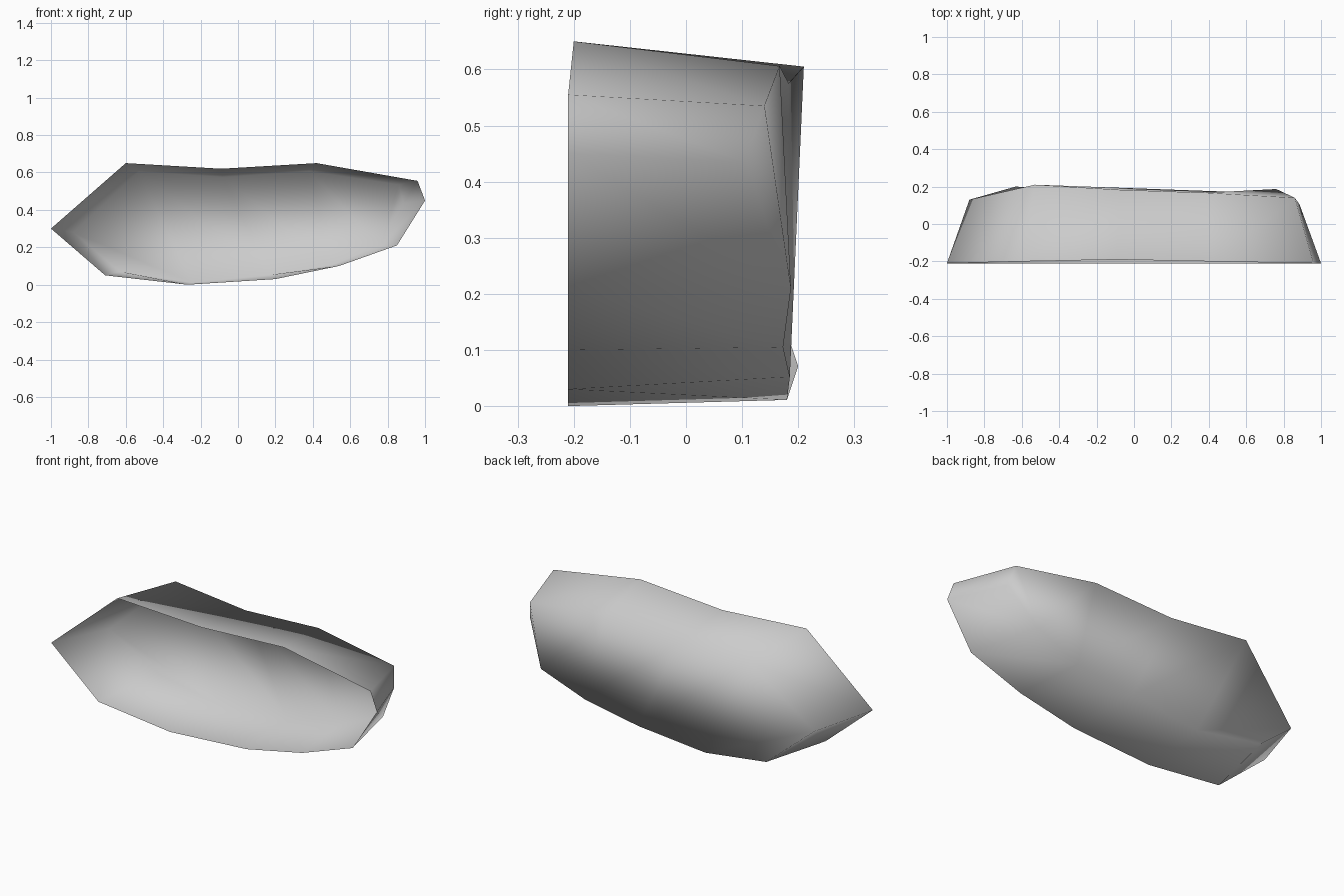
import bpy
import bmesh

# Remove the default object
default_cube = bpy.data.objects.get("Cube")
if default_cube:
    bpy.data.objects.remove(default_cube, do_unlink=True)


def make_material(name, colour):
    material = bpy.data.materials.new(name)
    material.use_nodes = True
    material.diffuse_color = colour
    material.node_tree.nodes["Principled BSDF"].inputs["Base Color"].default_value = colour
    return material


# Open front rim, clockwise from the pointed right end
rim_profile = [
    (-1, -.21, .3), (-.6, -.2, .65), (-.09, -.19, .62), (.42, -.2, .65),
    (.96, -.21, .555), (1, -.21, .45), (.85, -.21, .21), (.54, -.21, .1),
    (.2, -.21, .03), (-.27, -.21, 0), (-.71, -.21, .05),
]

# Matching outline of the closed back
back_profile = [
    (-.88, .13, .28), (-.53, .21, .605), (-.08, .183, .575), (.38, .167, .606),
    (.86, .14, .535), (.885, .105, .435), (.76, .187, .21), (.5, .173, .105),
    (.165, .185, .052), (-.245, .18, .011), (-.633, .2, .071),
]

bm = bmesh.new()
rim = [bm.verts.new(point) for point in rim_profile]
back = [bm.verts.new(point) for point in back_profile]
count = len(rim)

# Side wall between rim and back, split into triangles
for i in range(count):
    j = (i + 1) % count
    if j == 0:
        bm.faces.new((rim[i], rim[j], back[j]))
        bm.faces.new((rim[i], back[j], back[i]))
    else:
        bm.faces.new((rim[i], rim[j], back[j], back[i]))

# Back panel: a zigzag of triangles between its top and bottom edges
top, low = 4, 6
bm.faces.new((back[top], back[top + 1], back[low]))
while top > 0 or low < count - 1:
    if top > 0:
        bm.faces.new((back[top - 1], back[top], back[low]))
        top -= 1
    if low < count - 1 and not (top == 0 and low == count - 1):
        bm.faces.new((back[top], back[low], back[low + 1]))
        low += 1

mesh = bpy.data.meshes.new("curved_shell")
bm.to_mesh(mesh)
bm.free()

# One smooth, thin-walled shell
shell = bpy.data.objects.new("curved_shell", mesh)
bpy.context.collection.objects.link(shell)
mesh.materials.append(make_material("light_grey", (.6, .6, .6, 1)))
mesh.polygons.foreach_set("use_smooth", [True] * len(mesh.polygons))
mesh.update()
